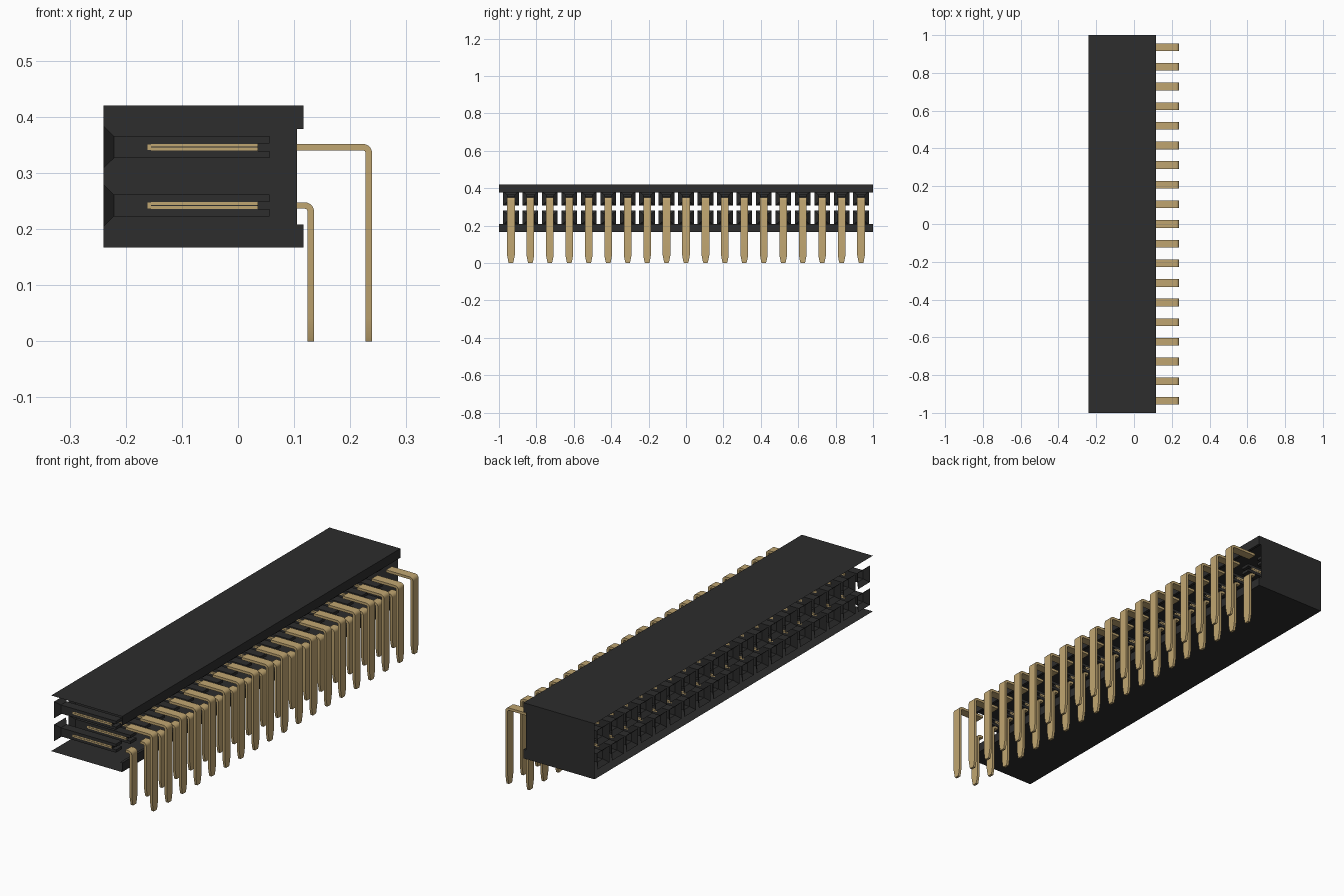
import bpy, bmesh, math

cube = bpy.data.objects.get("Cube")
if cube:
    bpy.data.objects.remove(cube, do_unlink=True)

COUNT, PITCH = 19, 0.104
FIRST_Y = -PITCH * (COUNT - 1) / 2
ROWS = {"lower": 0.242, "upper": 0.346}


def material(name, rgb, rough):
    m = bpy.data.materials.new(name)
    m.use_nodes = True
    m.diffuse_color = (*rgb, 1)
    bsdf = m.node_tree.nodes["Principled BSDF"]
    bsdf.inputs["Base Color"].default_value = (*rgb, 1)
    bsdf.inputs["Roughness"].default_value = rough
    return m


BLACK = material("black plastic", (0.026, 0.026, 0.026), 0.6)
GOLD = material("gold contact", (0.53, 0.38, 0.165), 0.5)


def finish(name, bm, mat, location=(0, 0, 0), repeat=False, recalc=True):
    if recalc:
        bmesh.ops.recalc_face_normals(bm, faces=bm.faces)
    me = bpy.data.meshes.new(name)
    bm.to_mesh(me)
    bm.free()
    me.materials.append(mat)
    ob = bpy.data.objects.new(name, me)
    ob.location = location
    bpy.context.collection.objects.link(ob)
    if repeat:
        arr = ob.modifiers.new("positions", 'ARRAY')
        arr.count = COUNT
        arr.use_relative_offset = False
        arr.use_constant_offset = True
        arr.constant_offset_displace = (0, PITCH, 0)
    return ob


def box(bm, x0, x1, y0, y1, z0, z1):
    v = bmesh.ops.create_cube(bm, size=1)["verts"]
    for p in v:
        p.co = ((x0 + x1) / 2 + p.co.x * (x1 - x0),
                (y0 + y1) / 2 + p.co.y * (y1 - y0),
                (z0 + z1) / 2 + p.co.z * (z1 - z0))


def bridge(bm, rings, start=True, end=True):
    """Skin a list of four-point rings."""
    vr = [[bm.verts.new(p) for p in r] for r in rings]
    for a, b in zip(vr, vr[1:]):
        for i in range(4):
            j = (i + 1) % 4
            bm.faces.new((a[i], a[j], b[j], b[i]))
    if start:
        bm.faces.new(vr[0])
    if end:
        bm.faces.new(vr[-1][::-1])


# Outer shell: one side profile drawn along y, open at the socket side
# and between the rear rails, closed by a wall at the far end
profile = [(-0.24, 0.42), (0.117, 0.42), (0.117, 0.378), (0.105, 0.378),
           (0.105, 0.208), (0.117, 0.208), (0.117, 0.167), (-0.24, 0.167)]
bm = bmesh.new()
near = [bm.verts.new((x, -1, z)) for x, z in profile]
far = [bm.verts.new((x, 1, z)) for x, z in profile]
for i in (0, 1, 2, 4, 5, 6):
    bm.faces.new((near[i], near[i + 1], far[i + 1], far[i]))
bm.faces.new(far)
finish("housing_shell", bm, BLACK)

for row, z in ROWS.items():
    # Socket cell: flared mouth, straight chamber and two rear prongs
    bm = bmesh.new()
    rings = []
    for x, hy, hz in ((-0.24, 0.042, 0.038), (-0.221, 0.021, 0.0195),
                      (0.036, 0.021, 0.0195)):
        rings.append([(x, -hy, -hz), (x, hy, -hz), (x, hy, hz), (x, -hy, hz)])
    bridge(bm, rings, start=False)
    for s in (-1, 1):
        lo, hi = sorted((s * 0.0065, s * 0.0195))
        box(bm, 0.036, 0.056, -0.021, 0.021, lo, hi)
    finish(row + "_sockets", bm, BLACK, (0, FIRST_Y, z), True)

    # Spring contact: two leaves joined at the tip
    bm = bmesh.new()
    for lo, hi in ((-0.006, -0.0008), (0.0008, 0.006)):
        box(bm, -0.155, 0.036, -0.0218, 0.0218, lo, hi)
    box(bm, -0.161, -0.155, -0.0218, 0.0218, -0.005, 0.005)
    finish(row + "_contacts", bm, GOLD, (0, FIRST_Y, z), True)

    # Bent pin: horizontal run, rounded elbow, tapered leg down to the board
    reach = 0.1355 if row == "lower" else 0.239
    t, r_in = 0.0115, 0.005
    r_out = r_in + t
    cx, cz = reach - r_out, z + t / 2 - r_out
    sections = [(0.104, z + t / 2, 0.104, z - t / 2, 0.0205)]
    for k in range(6):
        a = math.pi / 2 * (1 - k / 5)
        c, s = math.cos(a), math.sin(a)
        sections.append((cx + r_out * c, cz + r_out * s,
                         cx + r_in * c, cz + r_in * s, 0.0205))
    for h, w in ((0.042, 0.0205), (0.008, 0.014), (0.0, 0.011)):
        sections.append((reach, h, reach - t, h, w))
    bm = bmesh.new()
    bridge(bm, [[(xo, -w, zo), (xo, w, zo), (xi, w, zi), (xi, -w, zi)]
                for xo, zo, xi, zi, w in sections])
    ob = finish(row + "_pins", bm, GOLD, (0, FIRST_Y, 0), True)
    bpy.ops.object.select_all(action='DESELECT')
    ob.select_set(True)
    bpy.context.view_layer.objects.active = ob
    bpy.ops.object.shade_smooth_by_angle(angle=math.radians(30))
